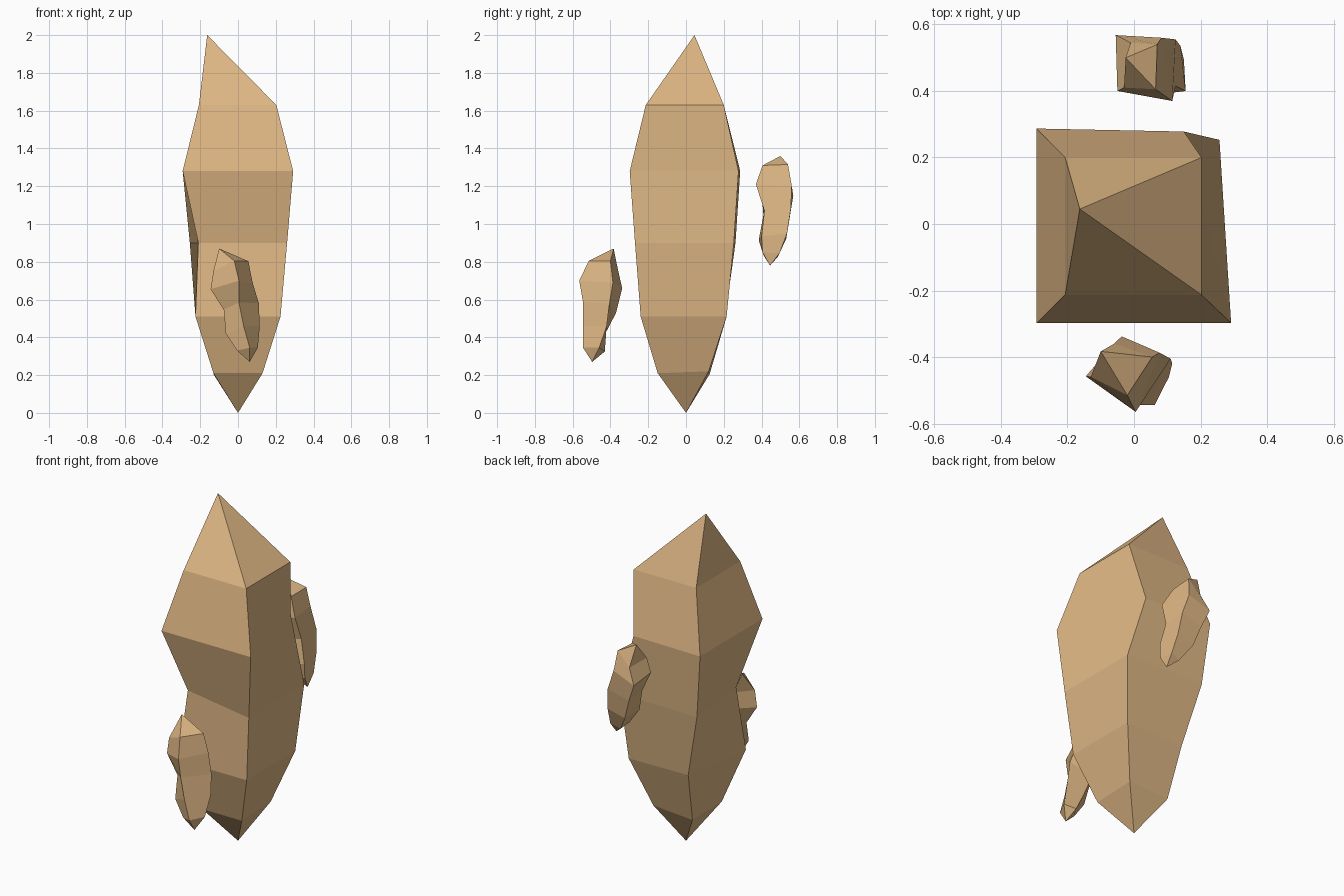
import bpy, bmesh

cube = bpy.data.objects.get("Cube")
if cube:
    bpy.data.objects.remove(cube, do_unlink=True)

# Single sandy stone colour
TAN = (0.73, 0.47, 0.23, 1.0)
mat = bpy.data.materials.new("sandy_tan")
mat.use_nodes = True
mat.diffuse_color = TAN
bsdf = mat.node_tree.nodes["Principled BSDF"]
bsdf.inputs["Base Color"].default_value = TAN
bsdf.inputs["Roughness"].default_value = 0.9


def crystal(name, bottom, rings, tip):
    """Four-sided shard: bottom point, stacked rings of corners, tip point.
    Corners run front left, front right, back right, back left as seen from the front."""
    bm = bmesh.new()
    low, high = bm.verts.new(bottom), bm.verts.new(tip)
    loops = [[bm.verts.new(p) for p in ring] for ring in rings]
    for i in range(4):
        j = (i + 1) % 4
        bm.faces.new((low, loops[0][j], loops[0][i]))
        for a, b in zip(loops, loops[1:]):
            bm.faces.new((a[j], b[j], b[i], a[i]))
        bm.faces.new((loops[-1][i], loops[-1][j], high))
    mesh = bpy.data.meshes.new(name)
    bm.to_mesh(mesh)
    bm.free()
    mesh.materials.append(mat)
    obj = bpy.data.objects.new(name, mesh)
    bpy.context.collection.objects.link(obj)


# Large upright crystal
crystal("large_crystal", (0, 0, 0), [
    [(-0.13, -0.15, 0.21), (0.13, -0.15, 0.21), (0.13, 0.12, 0.22), (-0.13, 0.125, 0.205)],
    [(-0.225, -0.24, 0.51), (0.225, -0.24, 0.51), (0.225, 0.215, 0.51), (-0.16, 0.208, 0.51)],
    [(-0.21, -0.17, 0.90), (0.26, -0.27, 0.90), (0.257, 0.253, 0.90), (-0.255, 0.262, 0.90)],
    [(-0.293, -0.298, 1.28), (0.292, -0.298, 1.28), (0.15, 0.278, 1.28), (-0.293, 0.287, 1.28)],
    [(-0.207, -0.213, 1.63), (0.203, -0.213, 1.63), (0.203, 0.2, 1.63), (-0.207, 0.2, 1.63)],
], (-0.163, 0.045, 2.0))

# Small front crystal, leaning back and to one side
crystal("small_front_crystal", (0.062, -0.497, 0.27), [
    [(-0.005, -0.507, 0.33), (0.062, -0.545, 0.345), (0.105, -0.46, 0.345), (0.045, -0.43, 0.325)],
    [(-0.065, -0.495, 0.42), (0.03, -0.545, 0.46), (0.115, -0.42, 0.46), (0.0, -0.43, 0.415)],
    [(-0.075, -0.46, 0.545), (0.005, -0.545, 0.585), (0.11, -0.405, 0.58), (-0.02, -0.37, 0.53)],
    [(-0.145, -0.458, 0.655), (0.005, -0.565, 0.70), (0.077, -0.387, 0.69), (-0.037, -0.338, 0.66)],
    [(-0.13, -0.46, 0.752), (-0.02, -0.515, 0.805), (0.055, -0.40, 0.803), (-0.06, -0.36, 0.757)],
], (-0.10, -0.383, 0.87))

# Small back crystal, leaning to one side
crystal("small_back_crystal", (0.145, 0.445, 0.78), [
    [(0.085, 0.41, 0.835), (0.155, 0.405, 0.85), (0.15, 0.495, 0.845), (0.09, 0.485, 0.825)],
    [(0.035, 0.385, 0.915), (0.155, 0.40, 0.935), (0.14, 0.535, 0.95), (0.03, 0.53, 0.92)],
    [(0.0, 0.41, 1.047), (0.125, 0.415, 1.07), (0.125, 0.555, 1.08), (-0.01, 0.55, 1.04)],
    [(-0.05, 0.40, 1.163), (0.115, 0.37, 1.21), (0.083, 0.56, 1.20), (-0.055, 0.568, 1.15)],
    [(-0.03, 0.41, 1.25), (0.065, 0.405, 1.31), (0.07, 0.54, 1.315), (-0.01, 0.545, 1.236)],
], (-0.025, 0.50, 1.36))
